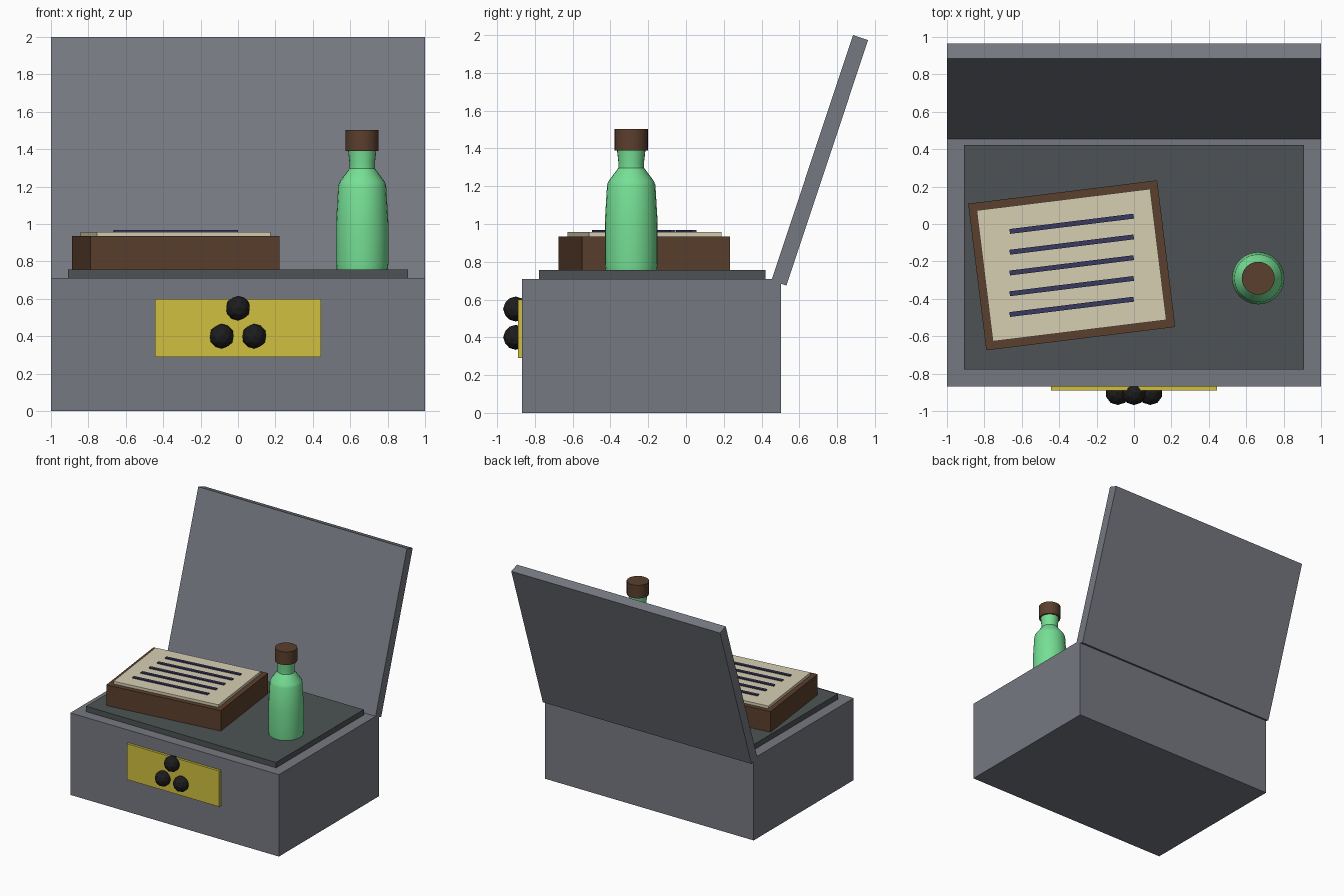
import bpy, bmesh, math
from mathutils import Matrix

cube = bpy.data.objects.get("Cube")
if cube:
    bpy.data.objects.remove(cube, do_unlink=True)


def material(name, r, g, b):
    m = bpy.data.materials.new(name)
    m.use_nodes = True
    m.diffuse_color = (r, g, b, 1)
    m.node_tree.nodes["Principled BSDF"].inputs["Base Color"].default_value = (r, g, b, 1)
    return m


steel = material("grey steel", 0.18, 0.19, 0.22)
lining = material("dark lining", 0.075, 0.086, 0.09)
brass = material("yellow brass", 0.63, 0.53, 0.05)
black = material("black", 0.012, 0.012, 0.013)
brown = material("brown", 0.105, 0.05, 0.026)
paper = material("cream paper", 0.68, 0.62, 0.45)
ink = material("blue ink", 0.04, 0.04, 0.12)
glass = material("green glass", 0.18, 0.74, 0.30)


def add_object(name, bm, mat, location, rotation=(0, 0, 0)):
    mesh = bpy.data.meshes.new(name)
    bm.to_mesh(mesh)
    bm.free()
    mesh.materials.append(mat)
    obj = bpy.data.objects.new(name, mesh)
    obj.location = location
    obj.rotation_euler = rotation
    bpy.context.collection.objects.link(obj)
    return obj


def box(name, size, location, mat, rotation=(0, 0, 0)):
    bm = bmesh.new()
    bmesh.ops.create_cube(bm, size=1, matrix=Matrix.Diagonal((*size, 1)))
    return add_object(name, bm, mat, location, rotation)


def lathe(name, profile, location, mat, sides=24):
    bm = bmesh.new()
    rings = []
    for r, z in profile:
        angles = [math.tau * i / sides for i in range(sides)]
        rings.append([bm.verts.new((r * math.cos(a), r * math.sin(a), z)) for a in angles])
    for low, high in zip(rings, rings[1:]):
        for i in range(sides):
            j = (i + 1) % sides
            bm.faces.new((low[i], low[j], high[j], high[i]))
    bm.faces.new(rings[0][::-1])
    bm.faces.new(rings[-1])
    obj = add_object(name, bm, mat, location)
    bpy.ops.object.select_all(action="DESELECT")
    obj.select_set(True)
    bpy.context.view_layer.objects.active = obj
    bpy.ops.object.shade_smooth_by_angle(angle=math.radians(30))
    return obj


# Case with open lid and raised inner tray
box("case_body", (2, 1.37, 0.71), (0, -0.183, 0.355), steel)
box("case_lid", (2, 0.084, 1.37), (0, 0.708, 1.337), steel, (math.radians(-18.4), 0, 0))
box("inner_tray", (1.82, 1.20, 0.05), (0, -0.178, 0.732), lining)

# Front plate with three round knobs
box("front_plate", (0.885, 0.022, 0.31), (0, -0.878, 0.445), brass)
for name, x, z in (("top", 0, 0.55), ("left", 0.087, 0.40), ("right", -0.087, 0.40)):
    bm = bmesh.new()
    bmesh.ops.create_icosphere(bm, subdivisions=2, radius=0.066)
    add_object(f"{name}_knob", bm, black, (x, -0.902, z))

# Turned book with a page and written lines
turn = (0, 0, math.radians(7.05))
box("book", (1.018, 0.79, 0.178), (-0.333, -0.221, 0.846), brown, turn)
box("page", (0.935, 0.706, 0.024), (-0.334, -0.22, 0.946), paper, turn)
for i in range(5):
    box(f"written_line_{i + 1}", (0.668, 0.026, 0.009), (-0.333, -0.221 + 0.111 * (2 - i), 0.963), ink, turn)

# Bottle and stopper
lathe("bottle", [(0.136, 0), (0.14, 0.03), (0.14, 0.25), (0.128, 0.45), (0.12, 0.47),
                 (0.068, 0.54), (0.068, 0.57), (0.076, 0.64)], (0.664, -0.29, 0.757), glass)
lathe("stopper", [(0.088, 0), (0.088, 0.113)], (0.664, -0.29, 1.39), brown)
